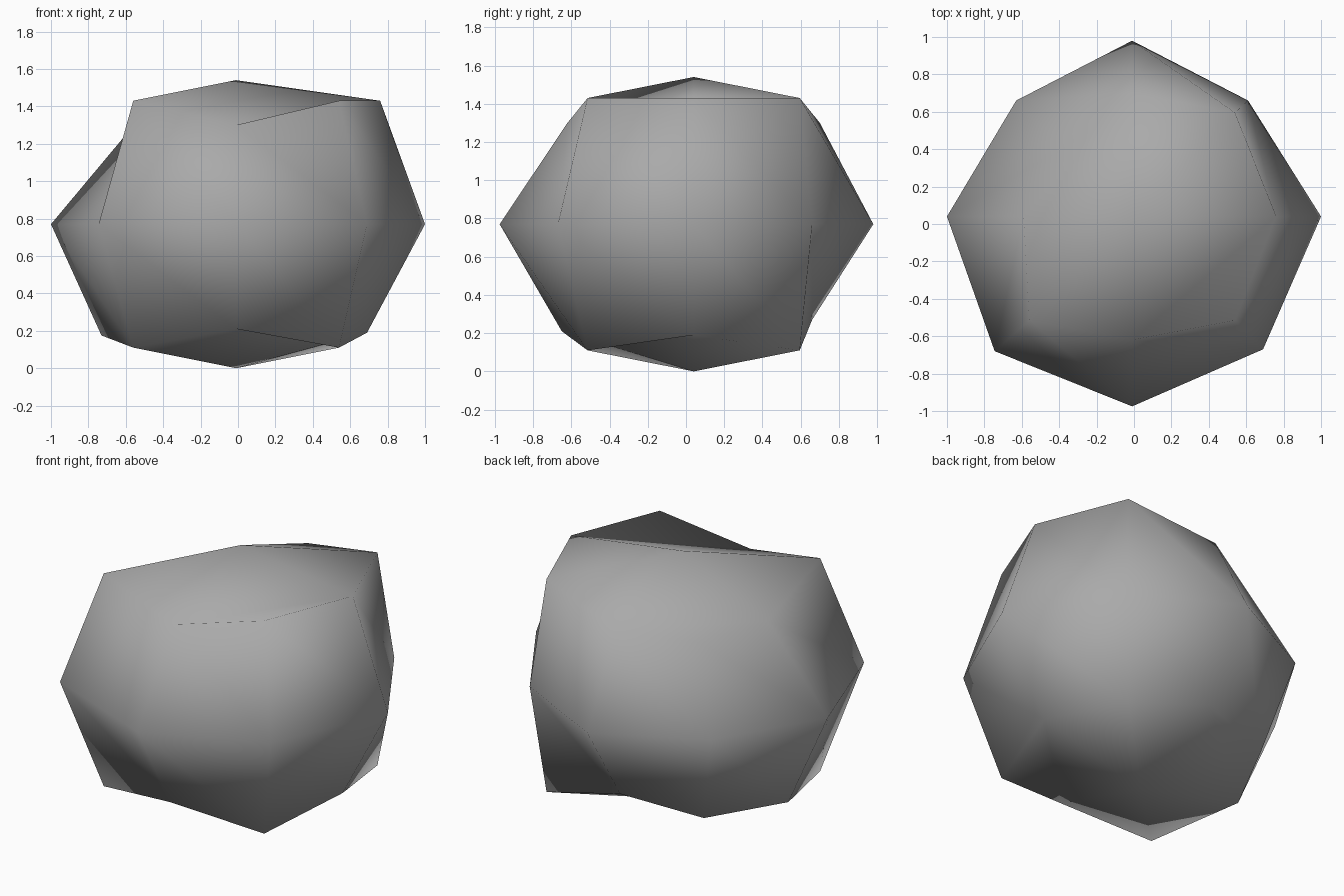
import bpy, bmesh
from mathutils import Vector

if "Cube" in bpy.data.objects:
    bpy.data.objects.remove(bpy.data.objects["Cube"])

CENTRE = Vector((-0.01, 0.04, 0.77))

# Edge midpoints of the subdivided block: offset along each of the two outward axes
MIDS = {
    (1, 0, 1): (0.77, 0.66), (-1, 0, 1): (0.58, 0.49),
    (0, 1, 1): (0.66, 0.53), (0, -1, 1): (0.66, 0.53),
    (1, 0, -1): (0.70, 0.58), (-1, 0, -1): (0.72, 0.595),
    (0, 1, -1): (0.62, 0.50), (0, -1, -1): (0.69, 0.56),
    (1, 1, 0): (0.62, 0.62), (-1, 1, 0): (0.62, 0.62),
    (-1, -1, 0): (0.735, 0.72), (1, -1, 0): (0.70, 0.71),
}
# Worn corners pulled in towards the middle
WORN = {(-1, 1, 1): 0.66, (-1, 1, -1): 0.87}
# Faces whose quads are split along the falling diagonal
FALLING = {(1, 0, 0), (0, -1, 0)}


def place(key):
    """Rounded position for one grid point of the block."""
    axes = [i for i in range(3) if key[i]]
    if len(axes) == 3:                                   # corners
        w = WORN.get(key, 1)
        size = (0.55 * w, 0.555 * w, 0.66 * w)
    elif len(axes) == 1:                                 # face centres
        size = (1.01 if key[0] > 0 else 0.99, 0.94 if key[1] > 0 else 1.015, 0.77)
    else:                                                # edge midpoints
        size = [0, 0, 0]
        for axis, value in zip(axes, MIDS[key]):
            size[axis] = value
    return CENTRE + Vector([k * s for k, s in zip(key, size)])


# Boulder: cube divided once, every quad on a side split in the same direction
bm = bmesh.new()
bmesh.ops.create_cube(bm, size=2)
bmesh.ops.subdivide_edges(bm, edges=bm.edges[:], cuts=1, use_grid_fill=True)
keys = {v: tuple(round(c) for c in v.co) for v in bm.verts}
for face in bm.faces[:]:
    middle, mid_a, mid_b, corner = sorted(
        face.verts, key=lambda v: sum(map(abs, keys[v])))
    side, c = keys[middle], keys[corner]
    rising = c[0] * c[1] * c[2] * sum(side) > 0
    if rising != (side in FALLING):
        bmesh.utils.face_split(face, middle, corner)
    else:
        bmesh.utils.face_split(face, mid_a, mid_b)
for v, key in keys.items():
    v.co = place(key)
bmesh.ops.recalc_face_normals(bm, faces=bm.faces[:])
for f in bm.faces:
    f.smooth = True

mesh = bpy.data.meshes.new("boulder")
bm.to_mesh(mesh)
bm.free()

stone = bpy.data.materials.new("stone grey")
stone.diffuse_color = (0.40, 0.40, 0.40, 1)
stone.use_nodes = True
stone.node_tree.nodes["Principled BSDF"].inputs["Base Color"].default_value = stone.diffuse_color
mesh.materials.append(stone)

boulder = bpy.data.objects.new("boulder", mesh)
bpy.context.collection.objects.link(boulder)
